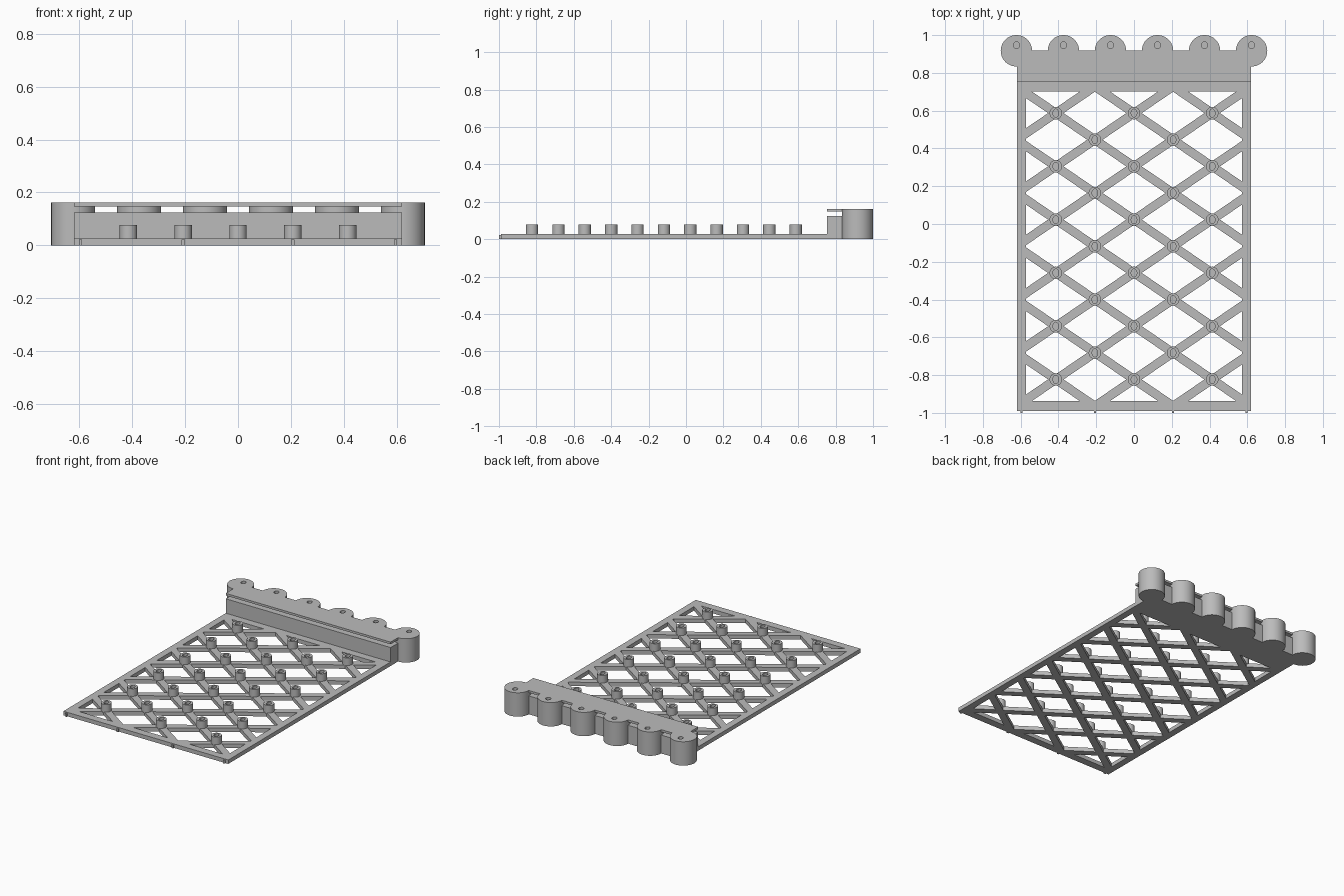
import bpy, bmesh
from math import cos, sin, tau, radians
from mathutils import Vector

cube = bpy.data.objects.get("Cube")
if cube:
    bpy.data.objects.remove(cube, do_unlink=True)

GREY = (0.5, 0.5, 0.5, 1)
mat = bpy.data.materials.new("plain grey")
mat.use_nodes = True
mat.diffuse_color = GREY
mat.node_tree.nodes["Principled BSDF"].inputs["Base Color"].default_value = GREY

HALF_W, FRONT, BACK, WALL = 0.62, -0.99, 0.757, 0.047
PLATE_Z, STRUT = 0.027, 0.046
DX, DY, ROW0, ROWS = 0.207, 0.141, -0.823, 11
TOP = 0.162


def finish(name, bm, smooth=False):
    bmesh.ops.recalc_face_normals(bm, faces=bm.faces)
    mesh = bpy.data.meshes.new(name)
    bm.to_mesh(mesh)
    bm.free()
    mesh.materials.append(mat)
    obj = bpy.data.objects.new(name, mesh)
    bpy.context.collection.objects.link(obj)
    if smooth:
        bpy.ops.object.select_all(action='DESELECT')
        bpy.context.view_layer.objects.active = obj
        obj.select_set(True)
        bpy.ops.object.shade_smooth_by_angle(angle=radians(35))
    return obj


def box(name, x0, x1, y0, y1, z0, z1):
    bm = bmesh.new()
    bmesh.ops.create_cube(bm, size=1)
    for v in bm.verts:
        v.co = ((x0 + x1) / 2 + v.co.x * (x1 - x0),
                (y0 + y1) / 2 + v.co.y * (y1 - y0),
                (z0 + z1) / 2 + v.co.z * (z1 - z0))
    return finish(name, bm)


def post(name, x, y, z0, z1, r, hole, hole_dy, floor, n=40):
    """Round post with a blind oval hole in its top."""
    bm = bmesh.new()
    rings = []
    for rx, ry, dy, z in ((r, r, 0, z0), (r, r, 0, z1),
                          (*hole, hole_dy, z1), (*hole, hole_dy, floor)):
        rings.append([bm.verts.new((x + rx * cos(tau * i / n),
                                    y + dy + ry * sin(tau * i / n), z))
                      for i in range(n)])
    for a, b in zip(rings, rings[1:]):
        for i in range(n):
            j = (i + 1) % n
            bm.faces.new((a[i], a[j], b[j], b[i]))
    bm.faces.new(rings[0])
    bm.faces.new(rings[-1])
    return finish(name, bm, True)


# Lattice plate: slice a sheet along all strut edges, drop the open cells, thicken
normals = [Vector((DY, s * DX, 0)).normalized() for s in (-1, 1)]
node = Vector((0, ROW0, 0))
pitch = 2 * DX * DY / Vector((DX, DY)).length
IN_X, IN_F, IN_B = HALF_W - WALL, FRONT + WALL + 0.005, BACK - 0.055


def in_strut(p):
    for n in normals:
        d = (p - node).dot(n) / pitch
        if abs(d - round(d)) * pitch < STRUT / 2:
            return True
    return False


bm = bmesh.new()
bm.faces.new([bm.verts.new((x, y, 0)) for x, y in
              ((-HALF_W, FRONT), (HALF_W, FRONT), (HALF_W, BACK), (-HALF_W, BACK))])


def cut(co, no):
    bmesh.ops.bisect_plane(bm, geom=bm.verts[:] + bm.edges[:] + bm.faces[:],
                           plane_co=co, plane_no=no, dist=1e-5)


for s in (-1, 1):
    cut((s * IN_X, 0, 0), (1, 0, 0))
cut((0, IN_F, 0), (0, 1, 0))
cut((0, IN_B, 0), (0, 1, 0))
for n in normals:
    for k in range(-10, 11):
        for side in (-1, 1):
            cut(node + n * (k * pitch + side * STRUT / 2), n)
open_cells = []
for f in bm.faces:
    c = f.calc_center_median()
    if abs(c.x) < IN_X and IN_F < c.y < IN_B and not in_strut(c):
        open_cells.append(f)
bmesh.ops.delete(bm, geom=open_cells, context='FACES')
extruded = bmesh.ops.extrude_face_region(bm, geom=bm.faces[:])["geom"]
bmesh.ops.translate(bm, vec=(0, 0, PLATE_Z),
                    verts=[g for g in extruded if isinstance(g, bmesh.types.BMVert)])
finish("lattice_plate", bm)

# Strut tips that show through the front edge
for x in (-0.595, -DX, DX, 0.595):
    box("strut_tip", x - 0.006, x + 0.006, -1.0, FRONT + 0.005, 0, 0.022)

# Hollow pegs on the strut crossings
for row in range(ROWS):
    for col in ((-2, 0, 2) if row % 2 == 0 else (-1, 1)):
        post("lattice_peg", col * DX, ROW0 + row * DY, PLATE_Z - 0.005, 0.078,
             0.033, (0.015, 0.021), 0, PLATE_Z)

# Header: lower block and thin upper plate with an open slot between
box("header_block", -HALF_W, HALF_W, BACK - 0.003, 0.918, 0, 0.125)
box("header_top_plate", -HALF_W, HALF_W, BACK - 0.003, 0.918, 0.147, TOP)

# Row of round columns along the back
for i in range(6):
    post("header_column", (i - 2.5) * 0.249, 0.917, 0, TOP, 0.083,
         (0.016, 0.018), 0.03, 0.06, 64)
